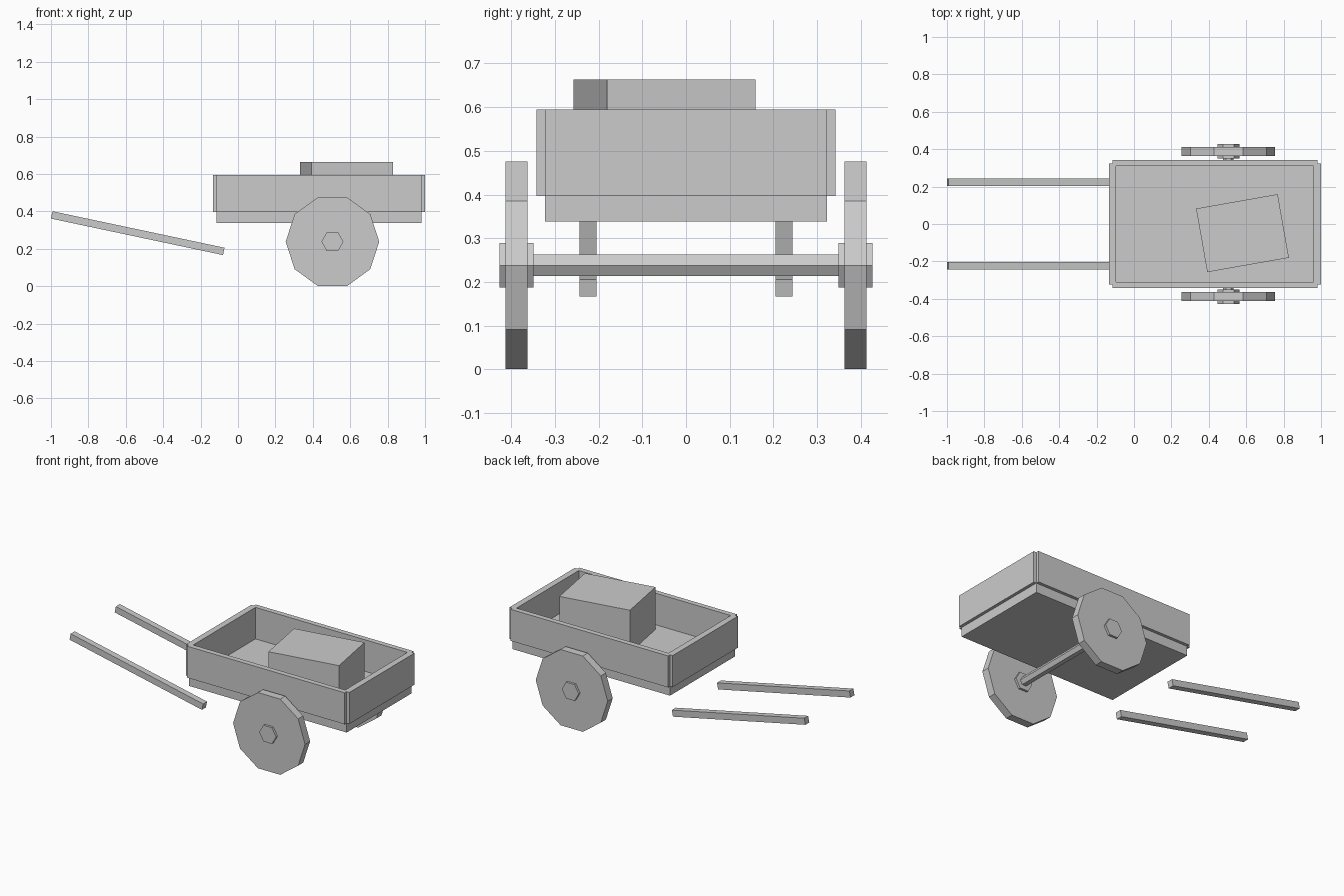
import bpy
import bmesh
import math
from mathutils import Matrix, Vector

default_cube = bpy.data.objects.get("Cube")
if default_cube:
    bpy.data.objects.remove(default_cube, do_unlink=True)

# Single flat colour
grey = bpy.data.materials.new("plain_grey")
grey.use_nodes = True
grey.diffuse_color = (0.6, 0.6, 0.6, 1)
grey.node_tree.nodes["Principled BSDF"].inputs["Base Color"].default_value = (0.6, 0.6, 0.6, 1)


def finish(name, bm):
    bmesh.ops.recalc_face_normals(bm, faces=bm.faces[:])
    mesh = bpy.data.meshes.new(name)
    bm.to_mesh(mesh)
    bm.free()
    mesh.materials.append(grey)
    obj = bpy.data.objects.new(name, mesh)
    bpy.context.collection.objects.link(obj)
    return obj


def box(name, centre, size, axis="Z", angle=0):
    bm = bmesh.new()
    placing = Matrix.Translation(centre) @ Matrix.Rotation(angle, 4, axis)
    bmesh.ops.create_cube(bm, size=1, matrix=placing @ Matrix.Diagonal((*size, 1)))
    return finish(name, bm)


def disc(name, sides, radius, centre, width):
    """Flat-sided cylinder lying along y, with a flat side on top."""
    bm = bmesh.new()
    placing = Matrix.Translation(centre) @ Matrix.Rotation(math.pi / 2, 4, "X")
    bmesh.ops.create_cone(bm, cap_ends=True, segments=sides, radius1=radius,
                          radius2=radius, depth=width, matrix=placing)
    # Turn until a corner points straight along x
    corner = max((v.co for v in bm.verts), key=lambda c: c.x) - Vector(centre)
    turn = Matrix.Rotation(math.atan2(corner.z, corner.x), 3, "Y")
    bmesh.ops.rotate(bm, verts=bm.verts[:], cent=centre, matrix=turn)
    return finish(name, bm)


# Cart bed: floor slab
bed_x, floor_z, rim_z = 0.433, 0.397, 0.595
half_x, half_y = 0.548, 0.323
box("bed_floor", (bed_x, 0, (0.338 + floor_z) / 2),
    (2 * half_x, 2 * half_y, floor_z - 0.338))

# Cart bed: wall ring with notched outer corners
out_x, out_y, in_x, in_y = 0.567, 0.342, 0.528, 0.309
outline = []
for sx, sy in ((1, 1), (-1, 1), (-1, -1), (1, -1)):
    corner = [(sx * out_x, sy * half_y), (sx * half_x, sy * half_y), (sx * half_x, sy * out_y)]
    outline += corner if sx == sy else corner[::-1]
opening = [(in_x, in_y), (-in_x, in_y), (-in_x, -in_y), (in_x, -in_y)]
bm = bmesh.new()
edges = []
for loop in (outline, opening):
    verts = [bm.verts.new((bed_x + x, y, floor_z)) for x, y in loop]
    edges += [bm.edges.new((verts[i - 1], verts[i])) for i in range(len(verts))]
bmesh.ops.triangle_fill(bm, edges=edges, use_beauty=True)
raised = bmesh.ops.extrude_face_region(bm, geom=bm.faces[:], use_keep_orig=True)["geom"]
bmesh.ops.translate(bm, vec=(0, 0, rim_z - floor_z),
                    verts=[g for g in raised if isinstance(g, bmesh.types.BMVert)])
finish("bed_walls", bm)

# Cargo crate, set askew on the floor
box("crate", (0.58, -0.049, (floor_z + 0.663) / 2), (0.443, 0.345, 0.663 - floor_z),
    "Z", math.radians(10))

# Axle, wheels and hubs
wheel_x, wheel_z = 0.505, 0.238
disc("axle", 6, 0.028, (wheel_x, 0, wheel_z), 0.75)
for side, s in (("left_end", 1), ("right_end", -1)):
    side = "back" if s > 0 else "front"
    disc(side + "_wheel", 10, 0.25, (wheel_x, s * 0.388, wheel_z), 0.05)
    disc(side + "_hub", 6, 0.059, (wheel_x, s * 0.388, wheel_z), 0.078)

# Pull shafts
start, end = Vector((-0.996, 0, 0.381)), Vector((-0.076, 0, 0.186))
run = end - start
for side, s in (("back", 1), ("front", -1)):
    box(side + "_shaft", (start + end) / 2 + Vector((0, s * 0.224, 0)),
        (run.length, 0.039, 0.04), "Y", math.atan2(-run.z, run.x))
